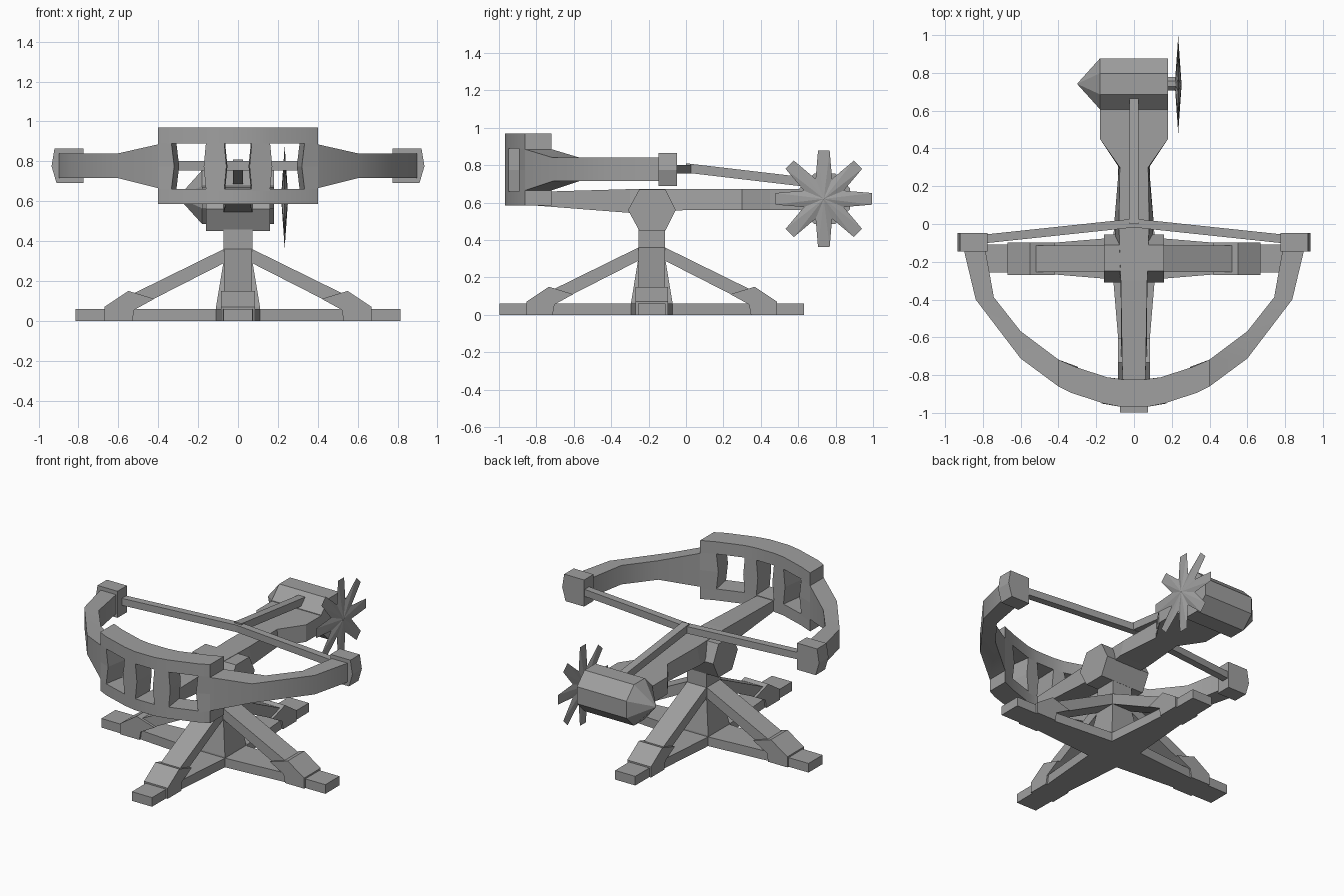
import bpy, bmesh, math
from mathutils import Matrix, Vector

cube = bpy.data.objects.get("Cube")
if cube:
    bpy.data.objects.remove(cube, do_unlink=True)

grey = bpy.data.materials.new("plain grey")
grey.use_nodes = True
COLOUR = (0.35, 0.35, 0.35, 1)
grey.diffuse_color = COLOUR
grey.node_tree.nodes["Principled BSDF"].inputs["Base Color"].default_value = COLOUR

CENTRE = Matrix.Translation((0, -0.183, 0))


def finish(name, bm, matrix=Matrix(), smooth=False):
    bm.transform(matrix)
    bmesh.ops.recalc_face_normals(bm, faces=bm.faces)
    mesh = bpy.data.meshes.new(name)
    bm.to_mesh(mesh)
    bm.free()
    mesh.materials.append(grey)
    obj = bpy.data.objects.new(name, mesh)
    bpy.context.collection.objects.link(obj)
    if smooth:
        bpy.ops.object.select_all(action='DESELECT')
        obj.select_set(True)
        bpy.context.view_layer.objects.active = obj
        bpy.ops.object.shade_smooth_by_angle(angle=math.radians(35))
    return obj


def loft(name, loops, matrix=Matrix(), smooth=False):
    """Skin a row of equal-length loops and cap both ends."""
    bm = bmesh.new()
    rings = [[bm.verts.new(p) for p in loop] for loop in loops]
    n = len(rings[0])
    for a, b in zip(rings, rings[1:]):
        for i in range(n):
            j = (i + 1) % n
            bm.faces.new((a[i], a[j], b[j], b[i]))
    bm.faces.new(rings[0])
    bm.faces.new(rings[-1])
    return finish(name, bm, matrix, smooth)


def rect_x(x, half, z0, z1):
    return [(x, -half, z0), (x, half, z0), (x, half, z1), (x, -half, z1)]


def rect_y(y, low, top, z0, z1):
    return [(-low, y, z0), (low, y, z0), (top, y, z1), (-top, y, z1)]


def rect_z(z, half):
    return [(-half, -half, z), (half, -half, z), (half, half, z), (-half, half, z)]


def section(outer, inner, z0, z1):
    return [(*outer, z0), (*inner, z0), (*inner, z1), (*outer, z1)]


def prism_xz(name, points, half, matrix=Matrix(), y=0):
    return loft(name, [[(x, y + s * half, z) for x, z in points] for s in (-1, 1)], matrix)


def rod(name, a, b, half):
    """Square bar between two points."""
    a, b = Vector(a), Vector(b)
    side = (b - a).cross(Vector((0, 0, 1))).normalized() * half
    up = Vector((0, 0, half))
    loft(name, [[p - side - up, p + side - up, p + side + up, p - side + up] for p in (a, b)])


# Stand: four tapered feet, diagonal braces and sleeves around a flared column
for i in range(4):
    turn = CENTRE @ Matrix.Rotation(i * math.pi / 2, 4, 'Z')
    loft("base_arm", [rect_x(0, 0.11, 0, 0.06), rect_x(0.11, 0.11, 0, 0.06),
                      rect_x(0.53, 0.075, 0, 0.06), rect_x(0.815, 0.073, 0, 0.06)], turn)
    prism_xz("brace", [(0.03, 0.38), (0.03, 0.31), (0.55, 0.045), (0.64, 0.08)], 0.07, turn)
    prism_xz("brace_sleeve", [(0.53, 0), (0.67, 0), (0.67, 0.07), (0.55, 0.15),
                              (0.42, 0.11), (0.52, 0.055)], 0.086, turn)
loft("column", [rect_z(0.03, 0.11), rect_z(0.07, 0.11), rect_z(0.3, 0.072), rect_z(0.46, 0.072)], CENTRE)

# Pivot block: hexagonal prism across the column top
hexagon = [(-0.25, 0.67), (-0.11, 0.67), (-0.055, 0.56), (-0.11, 0.45), (-0.25, 0.45), (-0.31, 0.56)]
loft("pivot_block", [[(x, y, z) for y, z in hexagon] for x in (-0.16, 0.16)])

# Stock: long beam widening at the rear
loft("stock", [rect_y(-0.88, 0.06, 0.06, 0.59, 0.655), rect_y(-0.3, 0.072, 0.07, 0.545, 0.672),
               rect_y(0, 0.105, 0.08, 0.56, 0.672), rect_y(0.3, 0.08, 0.075, 0.56, 0.672),
               rect_y(0.45, 0.18, 0.18, 0.56, 0.672), rect_y(0.74, 0.18, 0.18, 0.56, 0.672)])
rod("draw_bar", (0, 0, 0.785), (0, 0.68, 0.705), 0.025)

# Bow frame: (x outer, y outer, x inner, y inner) along one half of the arc
half_arc = [(0.07, -0.968, 0.065, -0.822), (0.16, -0.95, 0.14, -0.812),
            (0.335, -0.893, 0.31, -0.757), (0.40, -0.86, 0.40, -0.718)]
arc = [(-a, b, -c, d) for a, b, c, d in reversed(half_arc)] + half_arc
for name, z0, z1 in (("frame_lower_band", 0.585, 0.66), ("frame_upper_band", 0.89, 0.97)):
    loft(name, [section((a, b), (c, d), z0, z1) for a, b, c, d in arc], smooth=True)


def post(name, a, b, bulge_a, bulge_b, s):
    """Upright between the bands, bulging at mid height."""
    loops = []
    for z, k in ((0.65, 0), (0.775, 1), (0.9, 0)):
        loops.append([(s * (a[0] - k * bulge_a), a[1], z), (s * (b[0] + k * bulge_b), b[1], z),
                      (s * (b[2] + k * bulge_b), b[3], z), (s * (a[2] - k * bulge_a), a[3], z)])
    loft(name, loops)


# Limbs, uprights, tip blocks and strings, mirrored left and right
for s, side in ((1, "left"), (-1, "right")):
    post(side + "_rib", half_arc[0], half_arc[1], 0.012, 0.012, s)
    post(side + "_end_post", half_arc[2], half_arc[3], 0.015, 0, s)
    limb = [((0.40, -0.86), (0.40, -0.718), 0.665, 0.885), ((0.60, -0.712), (0.60, -0.568), 0.715, 0.84),
            ((0.838, -0.40), (0.742, -0.388), 0.715, 0.84), ((0.905, -0.12), (0.79, -0.12), 0.715, 0.84)]
    loft(side + "_limb", [section((s * o[0], o[1]), (s * n[0], n[1]), z0, z1)
                          for o, n, z0, z1 in limb], smooth=True)
    tip = [(0.775, 0.865), (0.92, 0.865), (0.935, 0.775), (0.91, 0.69), (0.775, 0.69)]
    prism_xz(side + "_tip_block", [(s * x, z) for x, z in tip], 0.049, y=-0.097)
    rod(side + "_string", (0, 0.005, 0.778), (s * 0.82, -0.082, 0.778), 0.023)


# Winch: octagonal drum with a pointed end, axle and eight-bladed wheel
def ring(x, radius, n=8):
    turns = [(i + 0.5) * math.tau / n for i in range(n)]
    return [(x, 0.742 + radius * math.cos(t), 0.62 + radius * math.sin(t)) for t in turns]


loft("winch_drum", [ring(-0.30, 0.002), ring(-0.18, 0.146), ring(0.18, 0.146)])
loft("winch_axle", [ring(0.17, 0.038), ring(0.235, 0.038)])

bm = bmesh.new()
edge = []
for i in range(8):
    t = i * math.tau / 8
    for radius, angle in ((0.26, t - 0.12), (0.26, t + 0.12), (0.115, t + math.pi / 8)):
        edge.append(bm.verts.new((0, radius * math.cos(angle), radius * math.sin(angle))))
for x in (-0.018, 0.018):
    hub = bm.verts.new((x, 0, 0))
    for a, b in zip(edge, edge[1:] + edge[:1]):
        bm.faces.new((hub, a, b))
finish("winch_wheel", bm, Matrix.Translation((0.234, 0.737, 0.62)))
